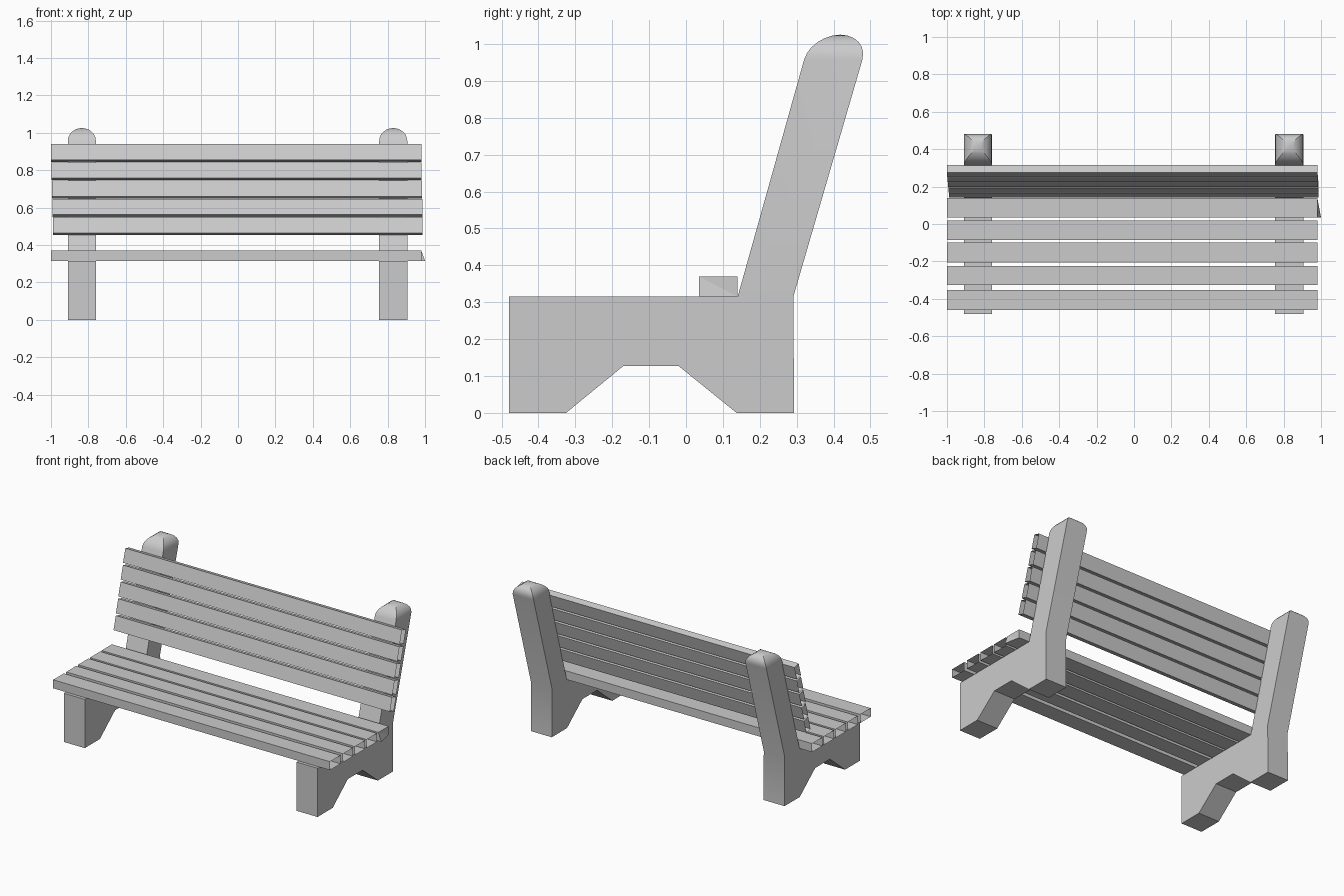
import bpy, bmesh
from math import sin, cos, pi, radians
from mathutils import Vector

if "Cube" in bpy.data.objects:
    bpy.data.objects.remove(bpy.data.objects["Cube"])


def finish(bm, name):
    me = bpy.data.meshes.new(name)
    bm.to_mesh(me)
    bm.free()
    ob = bpy.data.objects.new(name, me)
    bpy.context.collection.objects.link(ob)
    return ob


def sweep(profile, x0, x1):
    """Extrude a (y, z) outline along x."""
    bm = bmesh.new()
    face = bm.faces.new([bm.verts.new((x0, y, z)) for y, z in profile])
    new = bmesh.ops.extrude_face_region(bm, geom=[face], use_keep_orig=True)["geom"]
    bmesh.ops.translate(bm, vec=(x1 - x0, 0, 0),
                        verts=[g for g in new if isinstance(g, bmesh.types.BMVert)])
    bmesh.ops.recalc_face_normals(bm, faces=bm.faces)
    return bm


def slat(name, profile, x0, x1, flare=False):
    """Plank with hollow ends; the flared one has a closed, skewed right end."""
    bm = sweep(profile, x0, x1)
    ends = [f for f in bm.faces if abs(f.normal.x) > 0.9
            and not (flare and f.normal.x > 0)]
    bmesh.ops.delete(bm, geom=ends, context='FACES_ONLY')
    if flare:
        corner = min((v for v in bm.verts if v.co.x > 0), key=lambda v: v.co.y + v.co.z)
        corner.co.x = 1.0
        bmesh.ops.triangulate(bm, faces=[f for f in bm.faces if f.normal.x > 0.9])
    return finish(bm, name)


# Side supports: foot, seat rail and leaning post in one outline
SUPPORT = [(-0.48, 0), (-0.325, 0), (-0.17, 0.127), (-0.02, 0.127), (0.137, 0),
           (0.293, 0), (0.291, 0.315), (0.478, 0.957), (0.32, 0.957),
           (0.14, 0.315), (-0.48, 0.315)]
for name, x in (("left_support", -0.835), ("right_support", 0.83)):
    bm = sweep(SUPPORT, x - 0.075, x + 0.075)
    # Rounded post cap, leaning with the post
    top = max(bm.faces, key=lambda f: f.calc_center_median().z)
    mid = top.calc_center_median()
    base = [v.co - mid for v in top.verts]
    steps = 6
    for i in range(1, steps + 1):
        t = pi / 2 * i / steps
        top = bmesh.ops.extrude_discrete_faces(bm, faces=[top])["faces"][0]
        lift = Vector((0, 0.28, 1)) * 0.068 * sin(t)
        # match corners by their original direction
        for v in top.verts:
            d = v.co - mid
            b = min(base, key=lambda o: (o.x * d.x < 0) + (o.y * (d.y - 0.28 * d.z) < 0))
            v.co = mid + b * max(cos(t), 0.02) + lift
    ob = finish(bm, name)
    bpy.ops.object.select_all(action='DESELECT')
    ob.select_set(True)
    bpy.context.view_layer.objects.active = ob
    bpy.ops.object.shade_smooth_by_angle(angle=radians(25))

# Seat slats, front to back
SEAT = [(-0.46, -0.352), (-0.327, -0.225), (-0.205, -0.1), (-0.085, 0.02), (0.035, 0.14)]
for i, (a, b) in enumerate(SEAT):
    slat(f"seat_slat_{i + 1}", [(a, 0.315), (b, 0.315), (b, 0.37), (a, 0.37)],
         -1.0, 0.98, flare=(i == 4))

# Backrest slats, lying on the front of the leaning posts
lean = Vector((0.271, 0.963))
depth = Vector((0.963, -0.271)) * 0.042
for i in range(5):
    z = 0.464 + 0.0978 * i
    p = Vector((0.142 + (z - 0.464) * 0.281, z))
    up = lean * 0.088
    slat(f"back_slat_{i + 1}", [p, p + depth, p + depth + up, p + up],
         -0.99 - 0.0022 * i, 0.987 - 0.0018 * i)
